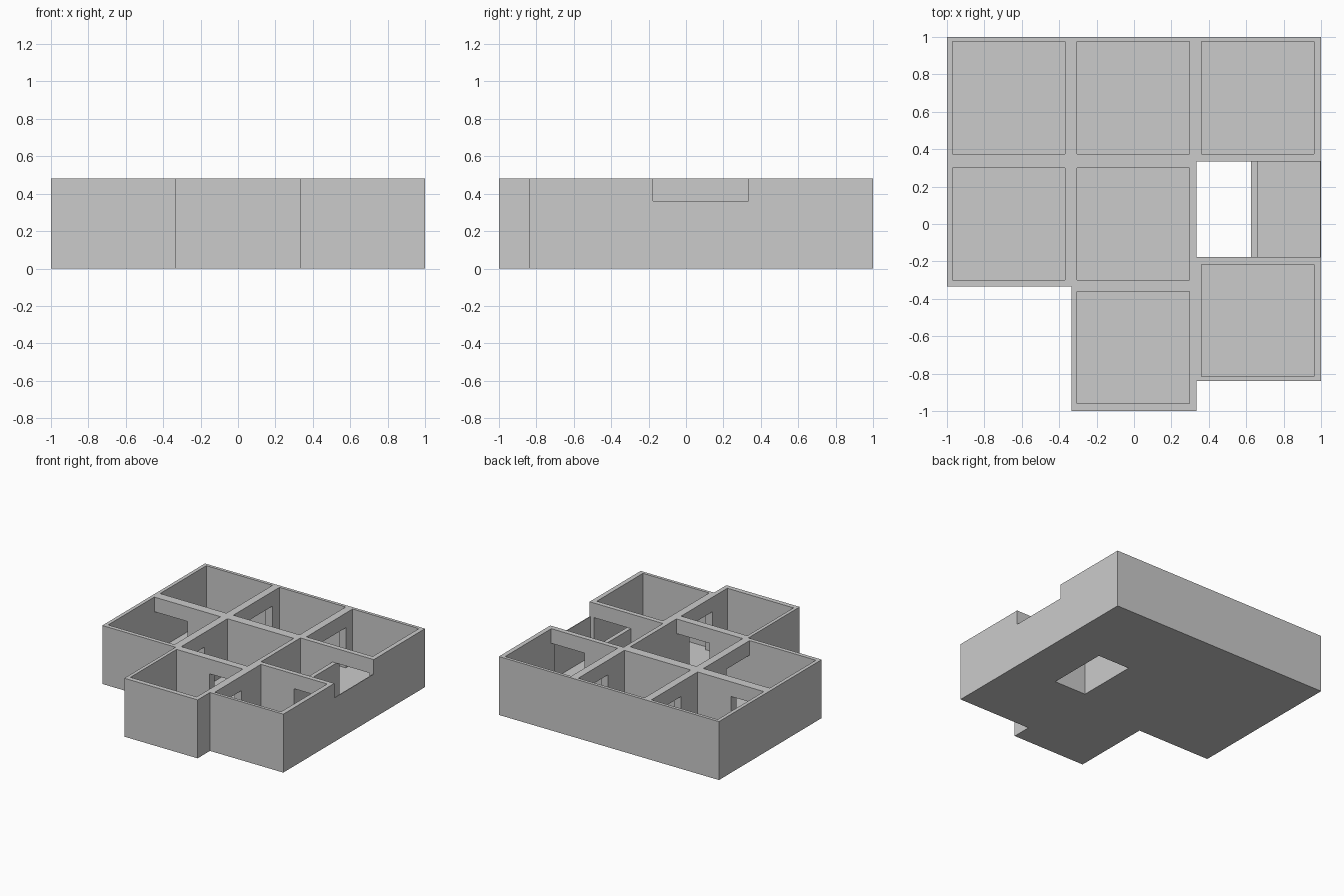
import bpy, bmesh

if "Cube" in bpy.data.objects:
    bpy.data.objects.remove(bpy.data.objects["Cube"])

H, FLOOR, DOOR = 0.48, 0.03, 0.36   # wall top, floor top, door head
T = 1 / 3                           # half a grid cell
TOP = H + 0.1

# Solid block with the stepped outline of the building
outline = [(-1, 1), (-1, -T), (-T, -T), (-T, -1), (T, -1), (T, -0.84), (1, -0.84), (1, 1)]
bm = bmesh.new()
base = bm.faces.new([bm.verts.new((x, y, 0)) for x, y in outline])
ext = bmesh.ops.extrude_face_region(bm, geom=[base])
bmesh.ops.translate(bm, vec=(0, 0, H), verts=[g for g in ext["geom"] if isinstance(g, bmesh.types.BMVert)])
bmesh.ops.recalc_face_normals(bm, faces=bm.faces)
mesh = bpy.data.meshes.new("room_walls")
bm.to_mesh(mesh)
bm.free()
walls = bpy.data.objects.new("room_walls", mesh)
bpy.context.collection.objects.link(walls)


def cut(name, boxes):
    """Cut boxes (x0, x1, y0, y1, z0, z1) out of the walls."""
    bm = bmesh.new()
    for x0, x1, y0, y1, z0, z1 in boxes:
        for v in bmesh.ops.create_cube(bm, size=1)["verts"]:
            v.co = (x1 if v.co.x > 0 else x0, y1 if v.co.y > 0 else y0, z1 if v.co.z > 0 else z0)
    me = bpy.data.meshes.new(name)
    bm.to_mesh(me)
    bm.free()
    cutter = bpy.data.objects.new(name, me)
    cutter.hide_render = True
    bpy.context.collection.objects.link(cutter)
    mod = walls.modifiers.new(name, "BOOLEAN")
    mod.operation, mod.solver, mod.object = "DIFFERENCE", "EXACT", cutter
    bpy.context.view_layer.objects.active = walls
    bpy.ops.object.modifier_apply(modifier=name)
    bpy.data.objects.remove(cutter)


# Open-topped rooms, given by their interior left and lower edges
rooms = [(-0.97, 0.375), (-0.305, 0.375), (0.36, 0.375), (-0.97, -0.3),
         (-0.305, -0.3), (-0.305, -0.96), (0.36, -0.815)]
cut("rooms", [(x, x + 0.602, y, y + 0.599, FLOOR, TOP) for x, y in rooms])

# Open courtyard beside a low passage
cut("courtyard", [(T, 0.625, -0.177, T, -0.1, TOP)])
cut("passage_top", [(0.6, 1.1, -0.177, T, DOOR, TOP)])
cut("passage", [(0.66, 0.994, -0.177, T, FLOOR, TOP)])

# Doorways through the shared walls
cut("doors", [
    (-0.97, -0.67, 0.28, 0.39, FLOOR, DOOR),
    (-0.005, 0.297, -0.38, -0.28, FLOOR, DOOR),
    (0.66, 0.962, 0.32, 0.39, FLOOR, DOOR),
    (0.66, 0.962, -0.23, -0.16, FLOOR, DOOR),
    (-0.39, -0.29, 0.59, 0.885, FLOOR, DOOR),
    (0.28, 0.38, 0.59, 0.885, FLOOR, DOOR),
    (-0.39, -0.29, -0.3, 0.0, FLOOR, DOOR),
    (0.28, 0.38, -0.77, -0.47, FLOOR, DOOR),
])
